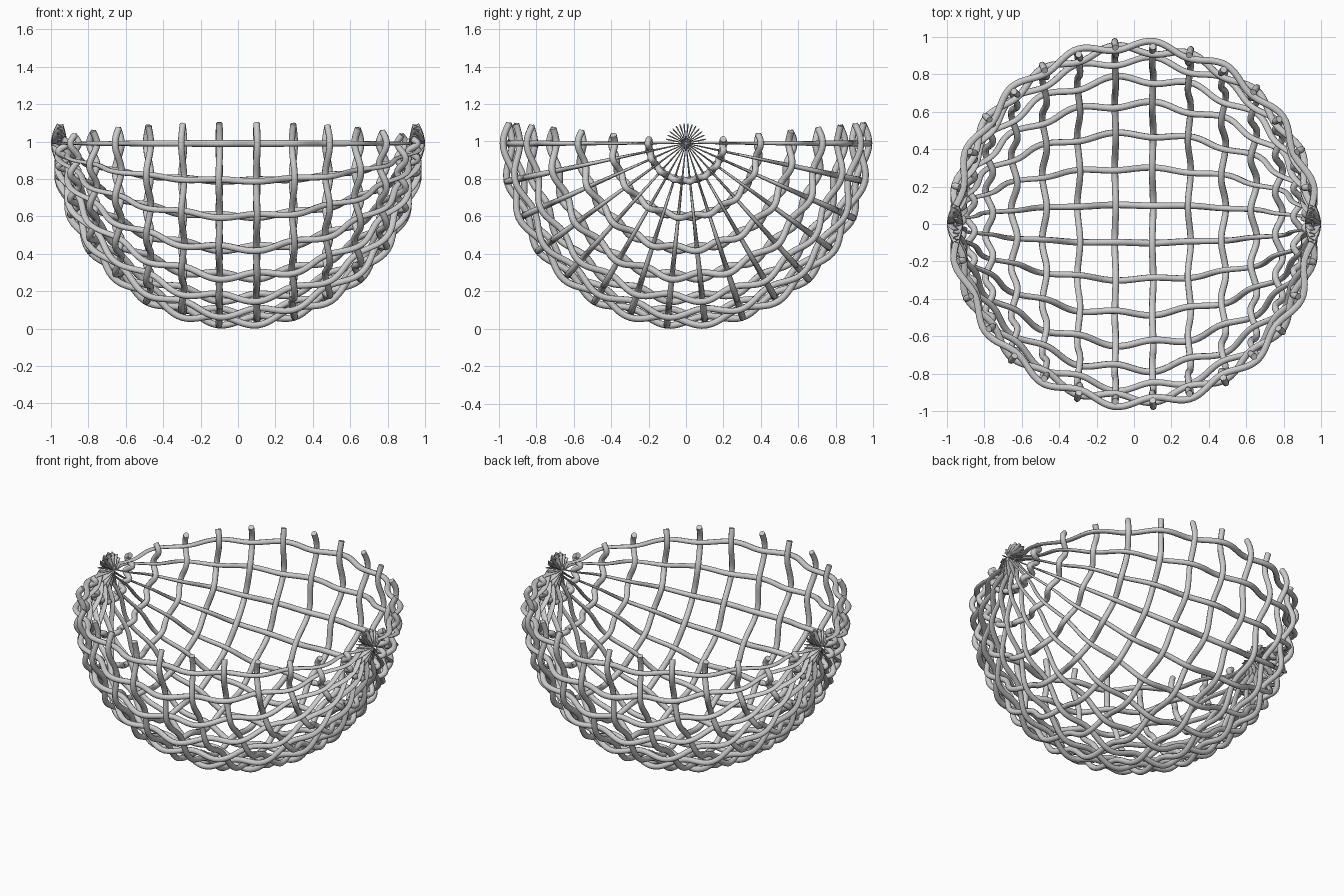
import bpy, bmesh
from math import sin, cos, pi, radians
from mathutils import Vector

if "Cube" in bpy.data.objects:
    bpy.data.objects.remove(bpy.data.objects["Cube"])

R, AMP, HALF = 0.957, 0.025, 0.018   # bowl radius, weave depth, strand half thickness
CENTRE = Vector((0, 0, 0.99))
STEP = 12                            # degrees between strands
SIDES = 8


def direction(lat, turn):
    """Unit vector: lat from the middle plane toward +x, turn from the front rim under to the back rim."""
    a, t = radians(lat), radians(turn)
    return Vector((sin(a), -cos(a) * cos(t), -cos(a) * sin(t)))


def strand(name, path, samples=120):
    """Tube through the path; path(u) gives centre, outward normal, tangent, half width."""
    bm = bmesh.new()
    loops = []
    for k in range(samples + 1):
        u = k / samples
        p, side, width = path(u)
        tangent = (path(u + 1e-4)[0] - path(u - 1e-4)[0]).normalized()
        out = side.cross(tangent).normalized()
        loops.append([bm.verts.new(p + side * (width * cos(2 * pi * s / SIDES))
                                   + out * (HALF * sin(2 * pi * s / SIDES)))
                      for s in range(SIDES)])
    for a, b in zip(loops, loops[1:]):
        for s in range(SIDES):
            n = (s + 1) % SIDES
            bm.faces.new((a[s], a[n], b[n], b[s])).smooth = True
    bm.faces.new(loops[0])
    bm.faces.new(loops[-1])
    bmesh.ops.recalc_face_normals(bm, faces=bm.faces)
    mesh = bpy.data.meshes.new(name)
    bm.to_mesh(mesh)
    bm.free()
    obj = bpy.data.objects.new(name, mesh)
    bpy.context.collection.objects.link(obj)


# Long strands running from one side pole to the other
for j in range(16):
    turn = j * STEP

    def long_path(u, turn=turn, j=j):
        lat = -96 + 192 * u
        wave = cos(pi * (lat + 78) / STEP) * (-1) ** j
        p = CENTRE + direction(lat, turn) * (R + AMP * wave)
        t = radians(turn)
        return p, Vector((0, sin(t), -cos(t))), HALF * (0.12 + 0.88 * abs(cos(radians(lat))))

    strand(f"long_strand_{j}", long_path)

# Cross strands: half hoops with loose ends above the rim
for i in range(14):
    lat = -78 + i * STEP

    def hoop_path(u, lat=lat, i=i):
        turn = -6.5 + 193 * u
        wave = -cos(pi * turn / STEP) * (-1) ** i
        p = CENTRE + direction(lat, turn) * (R + AMP * wave)
        a, t = radians(lat), radians(turn)
        side = Vector((cos(a), sin(a) * cos(t), sin(a) * sin(t)))
        return p, side, HALF

    strand(f"cross_strand_{i}", hoop_path)
